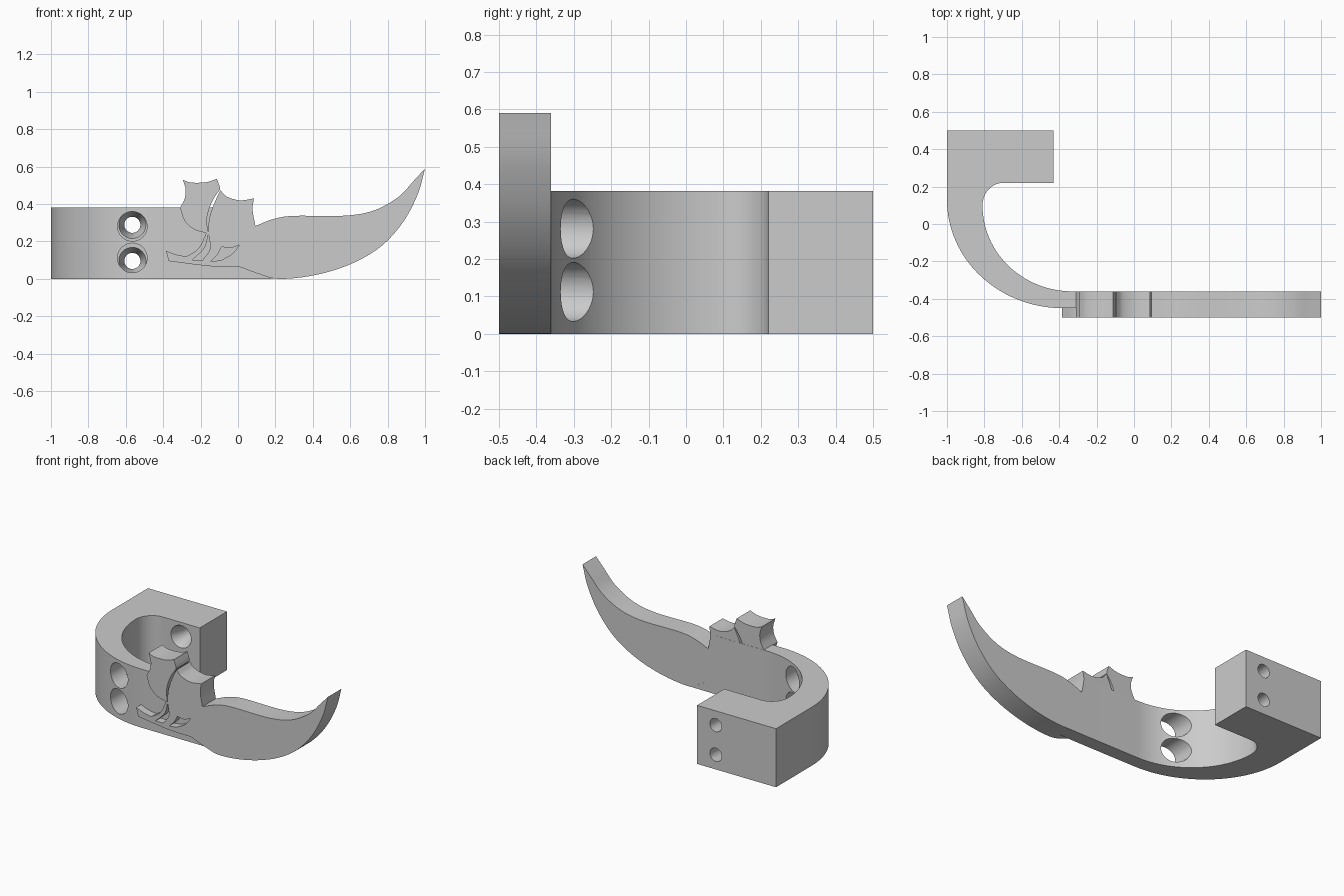
import bpy, bmesh
from math import pi, cos, sin
from mathutils import Vector

cube = bpy.data.objects.get("Cube")
if cube:
    bpy.data.objects.remove(cube, do_unlink=True)

grey = bpy.data.materials.new("plain grey")
grey.use_nodes = True
grey.diffuse_color = (0.6, 0.6, 0.6, 1)
grey.node_tree.nodes["Principled BSDF"].inputs["Base Color"].default_value = (0.6, 0.6, 0.6, 1)


def smooth_path(points, steps=6):
    """Spline through the points, leaving out the last one."""
    p = [Vector(q) for q in points]
    if len(p) == 2:
        return p[:1]
    p = [2 * p[0] - p[1]] + p + [2 * p[-1] - p[-2]]
    out = []
    for a, b, c, d in zip(p, p[1:], p[2:], p[3:]):
        for i in range(steps):
            t = i / steps
            out.append(0.5 * (2 * b + (c - a) * t + (2 * a - 5 * b + 4 * c - d) * t ** 2
                              + (3 * b - a - 3 * c + d) * t ** 3))
    return out


def outline(*runs):
    """Closed outline from smooth runs that meet at sharp corners."""
    pts = []
    for i, run in enumerate(runs):
        pts += smooth_path(list(run) + [runs[(i + 1) % len(runs)][0]])
    return pts


def arc(cx, cy, rx, ry, a0, a1, n):
    angles = [a0 + (a1 - a0) * i / n for i in range(n + 1)]
    return [(cx + rx * cos(a), cy + ry * sin(a)) for a in angles]


def prism(name, pts, start, end, axis="y"):
    """Extrude an outline along y (points are x, z) or along z (points are x, y)."""
    place = (lambda u, v, w: (u, w, v)) if axis == "y" else (lambda u, v, w: (u, v, w))
    bm = bmesh.new()
    rings = [[bm.verts.new(place(u, v, w)) for u, v in pts] for w in (start, end)]
    bm.faces.new(rings[0])
    bm.faces.new(rings[1][::-1])
    n = len(pts)
    for i in range(n):
        j = (i + 1) % n
        bm.faces.new((rings[0][i], rings[1][i], rings[1][j], rings[0][j]))
    bmesh.ops.recalc_face_normals(bm, faces=bm.faces)
    mesh = bpy.data.meshes.new(name)
    bm.to_mesh(mesh)
    bm.free()
    mesh.materials.append(grey)
    ob = bpy.data.objects.new(name, mesh)
    bpy.context.collection.objects.link(ob)
    return ob


def rod(name, x, z, y0, y1, r0, r1):
    """Round cutter along y, radius r0 at y0 and r1 at y1."""
    bpy.ops.mesh.primitive_cone_add(vertices=40, radius1=r0, radius2=r1, depth=y1 - y0,
                                    location=(x, (y0 + y1) / 2, z), rotation=(-pi / 2, 0, 0))
    ob = bpy.context.object
    ob.name = name
    ob.data.materials.append(grey)
    return ob


def activate(ob):
    bpy.ops.object.select_all(action="DESELECT")
    ob.select_set(True)
    bpy.context.view_layer.objects.active = ob


def cut(ob, cutters):
    for c in cutters:
        c.hide_render = True
        activate(ob)
        mod = ob.modifiers.new("cut", "BOOLEAN")
        mod.operation = "DIFFERENCE"
        mod.solver = "EXACT"
        mod.object = c
        bpy.ops.object.modifier_apply(modifier=mod.name)
        bpy.data.objects.remove(c, do_unlink=True)


# Curved mounting bracket with a square end block
bracket_pts = [(-0.43, 0.5), (-1, 0.5)]
bracket_pts += arc(-0.38, 0.13, 0.62, 0.58, pi, 1.5 * pi, 32)
bracket_pts += [(0.03, -0.45), (0.03, -0.36)]
bracket_pts += arc(-0.33, 0.1, 0.48, 0.46, 1.5 * pi, pi, 32)
bracket_pts += arc(-0.70, 0.1, 0.11, 0.12, pi, pi / 2, 10)[1:]
bracket_pts += [(-0.43, 0.22)]
bracket = prism("mounting_bracket", bracket_pts, 0, 0.382, "z")

# Tool access holes in the front wall, countersunk screw holes in the block
holes = []
for access_z, screw_z in ((0.281, 0.289), (0.112, 0.096)):
    holes += [rod("access_hole", -0.565, access_z, -0.6, 0.0, 0.079, 0.079),
              rod("countersink", -0.565, screw_z, 0.2, 0.3, 0.08, 0.043),
              rod("screw_hole", -0.565, screw_z, 0.15, 0.6, 0.043, 0.043)]
cut(bracket, holes)

# Web that joins the bracket to the underside of the blade
web = prism("lower_web", [(0.02, 0), (0.22, 0.001), (0.11, 0.06), (0.02, 0.1)], -0.45, -0.3605)

# Blade with a pointed crest, upswept tip and lower claw
blade_pts = outline(
    [(-0.17, 0.245), (-0.235, 0.265), (-0.285, 0.31)],
    [(-0.31, 0.38), (-0.285, 0.43), (-0.28, 0.48)],
    [(-0.295, 0.53), (-0.25, 0.515), (-0.17, 0.517)],
    [(-0.113, 0.535), (-0.1, 0.5)],
    [(-0.095, 0.475), (-0.06, 0.44), (0.01, 0.42)],
    [(0.085, 0.43), (0.078, 0.37)],
    [(0.093, 0.283), (0.19, 0.32), (0.30, 0.337), (0.57, 0.338), (0.73, 0.367),
     (0.86, 0.44), (0.94, 0.525)],
    [(1.0, 0.59), (0.96, 0.45), (0.88, 0.30), (0.76, 0.17), (0.6, 0.078), (0.41, 0.02),
     (0.22, 0.0), (0.11, 0.027)],
    [(0.01, 0.064), (-0.15, 0.068)],
    [(-0.37, 0.095)],
    [(-0.385, 0.15), (-0.33, 0.13)],
    [(-0.275, 0.12), (-0.21, 0.165)],
)
blade = prism("blade", blade_pts, -0.5, -0.361)

# Slit between the crest halves and crescent slots between the claws
slit = outline([(-0.08, 0.50), (-0.135, 0.42), (-0.165, 0.33)],
               [(-0.16, 0.24), (-0.152, 0.33), (-0.12, 0.42)])
slot_a = outline([(-0.158, 0.24), (-0.18, 0.165)],
                 [(-0.245, 0.1)], [(-0.19, 0.1), (-0.15, 0.16)])
slot_b = outline([(-0.088, 0.172), (-0.11, 0.13)],
                 [(-0.148, 0.092)], [(-0.09, 0.1), (-0.03, 0.135)],
                 [(0.008, 0.182), (-0.04, 0.165)])
cut(blade, [prism("slot", pts, -0.6, -0.3) for pts in (slit, slot_a, slot_b)])

for ob in (bracket, web, blade):
    activate(ob)
    bpy.ops.object.shade_smooth_by_angle(angle=pi / 6)
